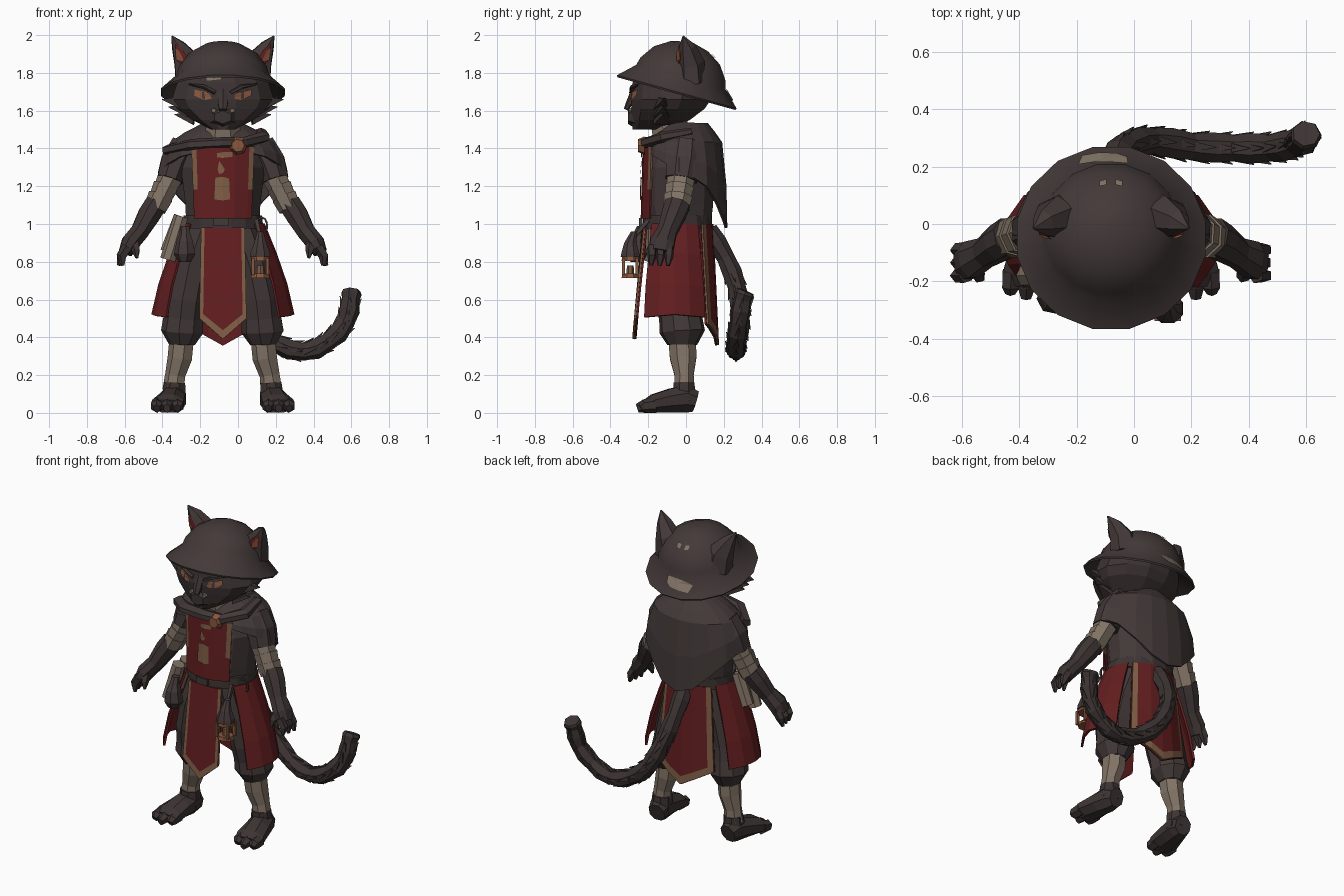
import bpy, bmesh, math
from mathutils import Vector, Matrix
from mathutils.bvhtree import BVHTree

default_cube = bpy.data.objects.get("Cube")
if default_cube:
    bpy.data.objects.remove(default_cube)

MID = -0.08  # centre line of the body


def material(name, *rgb):
    mat = bpy.data.materials.new(name)
    mat.use_nodes = True
    mat.diffuse_color = (*rgb, 1)
    mat.node_tree.nodes["Principled BSDF"].inputs["Base Color"].default_value = (*rgb, 1)
    return mat


DARK = material("charcoal_brown", .056, .041, .040)
FUR = material("dark_fur", .046, .034, .033)
RED = material("deep_red", .125, .013, .014)
TRIM = material("tan_trim", .21, .11, .06)
LINEN = material("worn_linen", .22, .172, .13)
COPPER = material("copper", .25, .095, .048)


def finish(name, bm, *mats, thickness=0, smooth=False):
    """Turn a bmesh into a named object."""
    bmesh.ops.recalc_face_normals(bm, faces=bm.faces)
    mesh = bpy.data.meshes.new(name)
    bm.to_mesh(mesh)
    bm.free()
    obj = bpy.data.objects.new(name, mesh)
    bpy.context.scene.collection.objects.link(obj)
    for mat in mats:
        mesh.materials.append(mat)
    if thickness:
        solid = obj.modifiers.new("cloth_thickness", "SOLIDIFY")
        solid.thickness, solid.offset = thickness, 0
    if smooth:
        bpy.ops.object.select_all(action="DESELECT")
        obj.select_set(True)
        bpy.context.view_layer.objects.active = obj
        bpy.ops.object.shade_smooth_by_angle(angle=math.radians(35))
    return obj


def loft(name, rows, *mats, closed=True, caps=True, rule=None, **options):
    """Skin rows of points; rule(row, column) picks a material slot."""
    bm = bmesh.new()
    grid = [[bm.verts.new(p) for p in row] for row in rows]
    count = len(rows[0])
    for r in range(len(grid) - 1):
        for c in range(count if closed else count - 1):
            d = (c + 1) % count
            face = bm.faces.new((grid[r][c], grid[r][d], grid[r + 1][d], grid[r + 1][c]))
            face.material_index = rule(r, c) if rule else 0
    if closed and caps:
        bm.faces.new(grid[0])
        bm.faces.new(grid[-1])
    return finish(name, bm, *mats, **options)


def angles(sides):
    return [2 * math.pi * (i + .5) / sides for i in range(sides)]


def stack(name, rings, mat, x=MID, sides=12, tilt=None, **options):
    """Horizontal ellipses: height, half width, half depth, y centre."""
    rows = [[Vector((x + rx * math.cos(a), cy + ry * math.sin(a), z)) for a in angles(sides)]
            for z, rx, ry, cy in rings]
    if tilt:
        rows = [[tilt @ p for p in row] for row in rows]
    return loft(name, rows, mat, **options)


def tube(name, path, mat, side=0, sides=8, ref="Y"):
    """Limb along x, y, z, half width, half depth; side mirrors it about MID."""
    pts = [Vector((MID + side * p[0] if side else p[0], p[1], p[2])) for p in path]
    up = Vector((0, 1, 0)) if ref == "Y" else Vector((0, 0, 1))
    rows = []
    for i, p in enumerate(pts):
        t = (pts[min(i + 1, len(pts) - 1)] - pts[max(i - 1, 0)]).normalized()
        s = t.cross(up).normalized()
        n = s.cross(t)
        row = [p + s * path[i][3] * math.cos(a) + n * path[i][4] * math.sin(a) for a in angles(sides)]
        rows.append([Vector((q.x, q.y, max(q.z, 0))) for q in row])
    return loft(name, rows, mat)


def decal(name, target, outline, mat, axis="front", lift=.009):
    """Painted patch fanned over a surface from the front or from above."""
    mesh = target.data
    tree = BVHTree.FromPolygons([v.co for v in mesh.vertices], [list(p.vertices) for p in mesh.polygons])
    bm = bmesh.new()
    ray = Vector((0, 1, 0)) if axis == "front" else Vector((0, 0, -1))
    centre = [sum(p[k] for p in outline) / len(outline) for k in (0, 1)]
    verts = []
    for u, v in [centre] + outline:
        start = Vector((u, -3, v)) if axis == "front" else Vector((u, v, 3))
        hit = tree.ray_cast(start, ray)[0]
        if hit:
            verts.append(bm.verts.new(hit - ray * lift))
    hub, rim = verts[0], verts[1:]
    for a, b in zip(rim, rim[1:] + rim[:1]):
        bm.faces.new((hub, a, b))
    return finish(name, bm, mat)


def banner(name, tops, bottoms, y_top, y_low, bulge, tip, trim="all"):
    """Hanging red cloth; tops and bottoms are half width, height; trim is all, upper or none."""
    columns = (-1, -.84, -.4, 0, .4, .84, 1)
    rows = []
    for t in (0, .3, .6, .92, 1):
        half = tops[0] + (bottoms[0] - tops[0]) * t
        rows.append([(MID + u * half, y_top + (y_low - y_top) * t + bulge * (1 - u * u),
                      tops[1] + (bottoms[1] - tip * (1 - abs(u)) - tops[1]) * t) for u in columns])

    def edge(r, c):
        sides = c in (0, 5) and (trim == "all" or (trim == "upper" and r < 2))
        return int(sides or (trim == "all" and r == 3))
    return loft(name, rows, RED, TRIM, closed=False, rule=edge, thickness=.01)


# Head, muzzle and face
head = stack("head", [(1.50, .065, .085, -.20), (1.55, .165, .16, -.135), (1.61, .25, .20, -.095),
                      (1.66, .28, .22, -.08), (1.75, .25, .23, -.06), (1.82, .2, .18, -.05)], FUR)
tube("muzzle", [(MID, -.2, 1.575, .13, .075), (MID, -.28, 1.565, .075, .055), (MID, -.308, 1.565, .05, .035)], FUR, sides=6, ref="Z")
tube("nose_bridge", [(MID, -.27, 1.71, .03, .02), (MID, -.30, 1.64, .03, .018), (MID, -.318, 1.605, .022, .012)], FUR, sides=6)
for s in (-1, 1):
    eye = [(.055, 1.665), (.075, 1.695), (.15, 1.712), (.152, 1.68), (.1, 1.655)]
    decal("eye", head, [(MID + s * u, v) for u, v in eye], COPPER)
    pupil = [(.094, 1.662), (.1, 1.7), (.11, 1.7), (.112, 1.665)]
    decal("pupil", head, [(MID + s * u, v) for u, v in pupil], FUR, lift=.013)
    tube("brow", [(.04, -.285, 1.695, .016, .012), (.1, -.28, 1.727, .018, .012), (.18, -.25, 1.74, .004, .004)], FUR, s, 5, "Z")
    tube("whisker_mark", [(.045, -.27, 1.603, .018, .016), (.05, -.304, 1.6, .014, .012)], LINEN, s, 5, "Z")
    for k in range(3):
        z = 1.56 + k * .04
        tube("cheek_tuft", [(.15 + k * .03, -.13, z, .05, .06), (.255 + k * .033, -.12, z + .02, .003, .003)], FUR, s, 4)
decal("forehead_bandage", head, [(-.17, 1.758), (-.09, 1.766), (-.08, 1.785), (-.17, 1.785)], LINEN)

# Brimmed hat, tipped back, with ears and patches
tip_back = Matrix.Translation((MID, -.05, 1.695)) @ Matrix.Rotation(math.radians(-15.5), 4, "X")
profile = [(.21, .07), (.33, -.005), (.335, .005), (.25, .085), (.238, .13), (.185, .205), (.105, .255), (.015, .278)]
hat = stack("hat", [(h, r, r, 0) for r, h in profile], DARK, x=0, sides=16, tilt=tip_back, smooth=True)
patch = [(-.195, .208), (-.18, .24), (-.12, .25), (-.06, .247), (-.025, .235), (-.02, .212), (-.08, .216), (-.14, .216)]
decal("rear_brim_patch", hat, patch, LINEN, "top", lift=.014)
for s in (-1, 1):
    decal("crown_patch", hat, [(MID + s * u, v) for u, v in [(.015, .137), (.04, .132), (.04, .15), (.015, .157)]], LINEN, "top")
    ear = tube("ear", [(.165, .03, 1.76, .10, .08), (.188, .025, 1.86, .082, .072), (.235, .005, 1.94, .042, .045),
                       (.27, -.015, 1.995, .004, .004)], DARK, s, 6)
    inner = [(.253, 1.955), (.21, 1.915), (.16, 1.84), (.21, 1.84), (.25, 1.87)]
    decal("inner_ear", ear, [(MID + s * u, v) for u, v in inner], RED)
    tuft = [(.25, 1.93), (.23, 1.915), (.205, 1.86), (.245, 1.87)]
    decal("ear_lining", ear, [(MID + s * u, v) for u, v in tuft], COPPER, lift=.014)

# Torso, neck wrap, belt and tabard chest
stack("torso", [(.95, .2, .16, -.03), (1.1, .205, .185, -.035), (1.3, .23, .185, -.03), (1.43, .19, .15, -.02)], DARK)
stack("neck_wrap", [(1.42, .12, .12, -.06), (1.5, .1, .11, -.08), (1.56, .09, .1, -.09)], LINEN, sides=8)
chest = banner("tabard_chest", (.165, 1.41), (.15, 1.03), -.18, -.19, -.045, 0, trim="upper")
decal("stitched_candle", chest, [(-.125, 1.13), (-.08, 1.125), (-.042, 1.13), (-.047, 1.24), (-.08, 1.25), (-.12, 1.245)], TRIM, lift=.012)
decal("stitched_flame", chest, [(-.1, 1.265), (-.08, 1.27), (-.07, 1.29), (-.08, 1.305), (-.1, 1.335), (-.108, 1.29)], TRIM, lift=.012)
decal("neckline_trim", chest, [(-.11, 1.352), (-.08, 1.35), (-.03, 1.356), (-.03, 1.38), (-.08, 1.38), (-.11, 1.375)], TRIM, lift=.012)
stack("belt", [(.975, .218, .185, -.045), (1.045, .212, .185, -.045)], FUR, sides=16)
tube("belt_buckle", [(-.13, -.238, 1.01, .03, .012), (-.05, -.24, 1.01, .03, .012)], DARK, sides=4)

# Shoulder cape with a long pointed back
rows = []
for z, rx, ry, drop in [(1.53, .10, .11, 0), (1.48, .2, .15, 0), (1.43, .275, .185, 0), (1.36, .32, .207, .5), (1.27, .335, .212, 1)]:
    row = []
    for i, a in enumerate(angles(18)):
        back = math.sin(a)
        hem = 1.25 - .27 * back ** 2.4 if back > 0 else 1.25 - .14 * back
        height = z if not drop else 1.43 + (hem - 1.43) * drop
        fold = 1 + ((.02 if i % 2 else -.02) - .06 * max(back, 0)) * drop
        row.append((MID + rx * fold * math.cos(a), ry * (1 if back > 0 else fold) * back, height))
    rows.append(row)
loft("cape", rows, DARK, caps=False, thickness=.014)
tube("scarf_fold", [(-.37, -.06, 1.39, .05, .03), (-.24, -.18, 1.42, .055, .03), (-.08, -.215, 1.43, .045, .03),
                    (.03, -.205, 1.43, .04, .03), (.13, -.12, 1.46, .045, .03), (.12, .03, 1.49, .03, .02)], DARK, sides=6, ref="Z")
tube("cape_clasp", [(0, -.22, 1.415, .05, .05), (0, -.255, 1.415, .034, .034)], COPPER, sides=7, ref="Z")

# Skirt cloths, each tan-edged outside and plain red inside
banner("front_cloth", (.115, .98), (.125, .5), -.22, -.27, -.008, .11)
banner("front_lining", (.113, .98), (.123, .502), -.209, -.259, -.008, .11, trim="none")
banner("back_cloth", (.16, 1.0), (.2, .47), .085, .115, .055, .11)
banner("back_lining", (.158, 1.0), (.2, .468), .074, .104, .055, .112, trim="none")
for s in (-1, 1):
    rows = []
    for z, rx, ry in [(1.0, .215, .12), (.84, .28, .135), (.68, .335, .15), (.52, .372, .158)]:
        rows.append([(MID + s * rx * (1 - .2 * v * v), -.06 + ry * v, z - .03 * abs(v) * (1 - z)) for v in (-1, -.5, 0, .5, 1)])
    loft("side_cloth", rows, RED, closed=False, thickness=.014)

for s in (-1, 1):
    # Arms and hands
    tube("sleeve", [(.2, 0, 1.42, .08, .09), (.25, -.01, 1.33, .085, .1), (.28, -.025, 1.235, .074, .09)], DARK, s)
    for k in range(3):
        x, y, z = .275 + k * .026, -.025 - k * .008, 1.25 - k * .052
        tube("arm_wrap", [(x, y, z, .07, .078), (x + .03, y - .01, z - .065, .062, .07)], LINEN, s, 7)
    tube("forearm", [(.355, -.045, 1.105, .064, .072), (.39, -.065, 1.05, .064, .068), (.44, -.1, .96, .052, .056),
                     (.49, -.125, .9, .052, .07), (.515, -.135, .85, .04, .065)], FUR, s)
    for k in range(3):
        y = -.09 - k * .045
        tube("finger", [(.505, y, .88, .03, .027), (.535, y, .83, .028, .025), (.55 - k * .01, y - .005, .78, .01, .01)], FUR, s, 5)
    tube("thumb", [(.47, -.15, .91, .03, .028), (.46, -.185, .86, .024, .022), (.455, -.195, .82, .008, .008)], FUR, s, 5)

    # Breeches, wrapped shins and paws
    tube("breeches", [(.09, -.04, .99, .10, .14), (.16, -.05, .78, .105, .13), (.195, -.045, .6, .112, .12),
                      (.205, -.03, .51, .108, .115), (.213, -.02, .43, .115, .122), (.215, -.02, .36, .07, .08)], DARK, s, 9)
    tube("shin_wrap", [(.215, -.02, .39, .068, .075), (.225, -.015, .29, .068, .072), (.25, -.01, .2, .056, .052),
                       (.26, -.01, .12, .06, .055)], LINEN, s, 7)
    tube("ankle_cuff", [(.255, -.01, .16, .06, .06), (.26, -.01, .06, .07, .065)], FUR, s)
    tube("paw", [(.255, .05, .06, .055, .06), (.26, 0, .075, .07, .08), (.275, -.08, .065, .08, .068),
                 (.29, -.17, .05, .092, .052), (.295, -.21, .035, .085, .037)], FUR, s, 8, "Z")
    for k in (-1, 0, 1):
        x = .293 + k * .055
        tube("toe", [(x, -.16, .042, .034, .042), (x + .002, -.22, .036, .034, .036), (x + .003, -.258 + .02 * abs(k), .024, .02, .024)], FUR, s, 6, "Z")

# Tail sweeping to the left, with ruffled fur
spine = [Vector(p) for p in [(-.08, .12, .97), (-.07, .21, .82), (-.03, .27, .66), (.06, .29, .49), (.2, .27, .37),
                             (.35, .265, .325), (.48, .265, .38), (.57, .28, .48), (.595, .30, .6), (.6, .315, .645)]]
path = []
for i, p in enumerate(spine):
    path.append((*p, .048, .048))
    if i + 1 < len(spine):
        q = spine[i + 1]
        a, b = spine[max(i - 1, 0)], spine[min(i + 2, len(spine) - 1)]
        path.append((*((p + q) * .5625 - (a + b) * .0625), .056, .054))
tube("tail", path, FUR, sides=7)
for i in range(3, len(path) - 3):
    p, step = Vector(path[i][:3]), Vector(path[i + 1][:3]) - Vector(path[i][:3])
    side = step.cross(Vector((0, 1, 0))).normalized()
    for out in (side, -side, Vector((0, 1, 0)), Vector((0, -1, 0))):
        root, end = p + out * .03, p + step.normalized() * .07 + out * .057
        tube("tail_tuft", [(*root, .024, .024), (*end, .002, .002)], FUR, sides=4)

# Belt gear: scrolls, pouch, rope ring and lantern
for y, low in ((-.18, .81), (-.10, .85)):
    tube("scroll", [(-.30, y, 1.04, .04, .04), (-.37, y, low, .043, .043)], LINEN, sides=7)
stack("belt_pouch", [(.99, .025, .02, -.24), (.95, .03, .03, -.25), (.91, .045, .045, -.26), (.84, .06, .055, -.26),
                     (.8, .035, .035, -.26)], DARK, x=-.28, sides=7)
loop = [(.125 + .03 * math.cos(a), -.12, .99 + .045 * math.sin(a), .007, .007) for a in angles(10)]
tube("rope_ring", loop + loop[:1], DARK, sides=4)
LX, LY = .118, -.295
tube("lantern_strap", [(LX - .02, -.2, 1.02, .015, .015), (LX, LY + .02, .93, .012, .012)], DARK, sides=4)
stack("lantern_hood", [(.825, .058, .055, LY), (.85, .055, .05, LY), (.9, .035, .035, LY), (.96, .018, .018, LY + .02)], DARK, x=LX, sides=8)
stack("lantern_rim", [(.805, .054, .05, LY), (.828, .05, .046, LY)], COPPER, x=LX, sides=8)
stack("lantern_base", [(.715, .054, .05, LY), (.738, .048, .044, LY)], COPPER, x=LX, sides=8)
stack("lantern_candle", [(.73, .02, .02, LY), (.78, .018, .018, LY)], TRIM, x=LX, sides=6)
for a in angles(4):
    x, y = LX + .055 * math.cos(a), LY + .05 * math.sin(a)
    tube("lantern_post", [(x, y, .73, .011, .011), (x, y, .82, .011, .011)], COPPER, sides=4)
